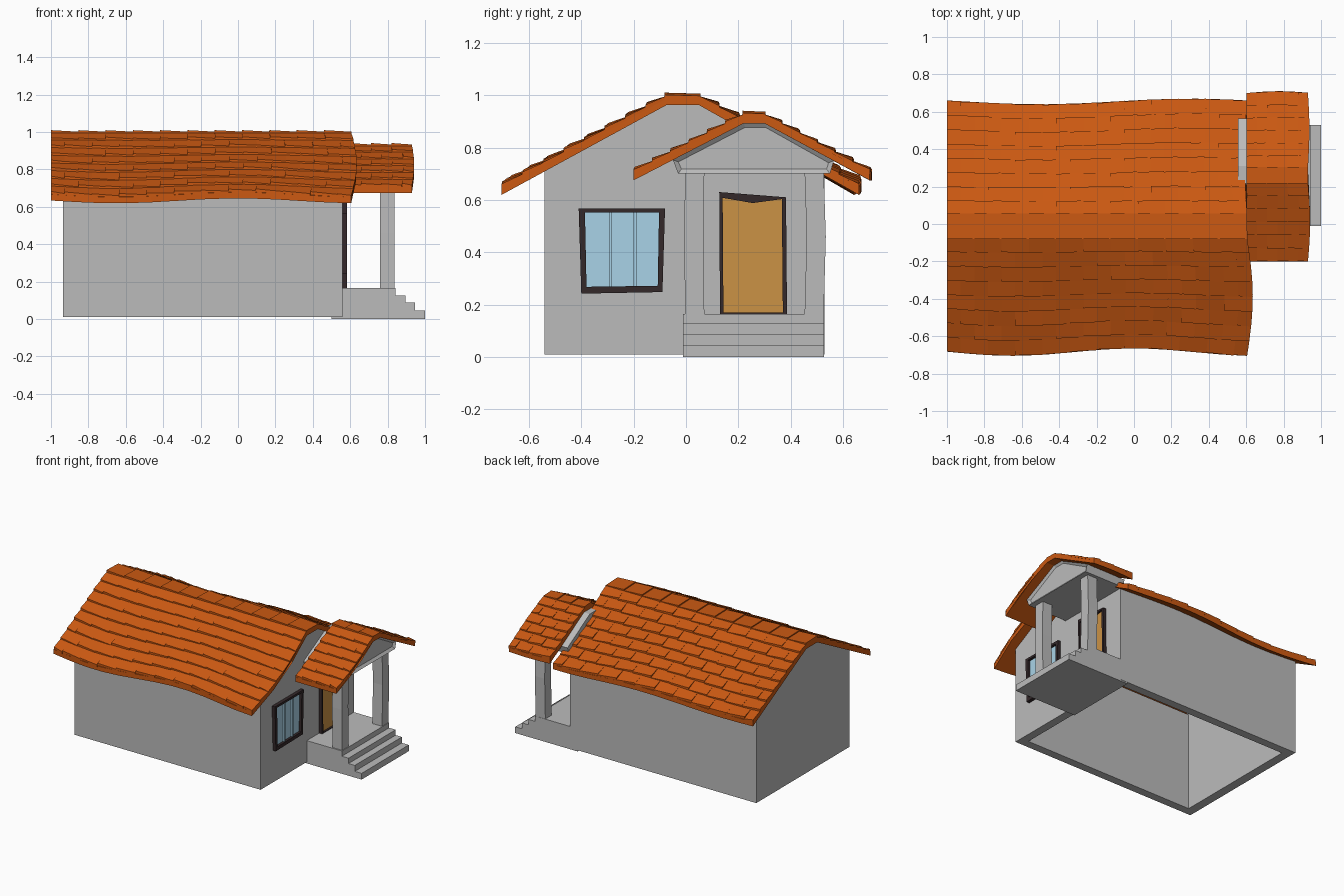
import bpy, bmesh, math, random
from mathutils import Vector

if "Cube" in bpy.data.objects:
    bpy.data.objects.remove(bpy.data.objects["Cube"])
random.seed(4)


def material(name, rgb):
    m = bpy.data.materials.new(name)
    m.diffuse_color = (*rgb, 1)
    m.use_nodes = True
    m.node_tree.nodes["Principled BSDF"].inputs["Base Color"].default_value = m.diffuse_color
    return m


GREY = material("grey plaster", (0.5, 0.5, 0.5))
ORANGE = material("orange roof tile", (0.6, 0.1, 0.006))
DARK = material("dark frame", (0.034, 0.021, 0.023))
GLASS = material("pale blue glass", (0.42, 0.69, 0.85))
WOOD = material("door wood", (0.6, 0.29, 0.06))


def finish(bm, name, mat):
    bmesh.ops.recalc_face_normals(bm, faces=bm.faces)
    me = bpy.data.meshes.new(name)
    bm.to_mesh(me)
    bm.free()
    me.materials.append(mat)
    ob = bpy.data.objects.new(name, me)
    bpy.context.collection.objects.link(ob)
    return ob


def loft(bm, rings, closed=False):
    """Join rings of points into a tube, capped or closed on itself."""
    vr = [[bm.verts.new(p) for p in r] for r in rings]
    n = len(vr[0])
    pairs = list(zip(vr, vr[1:])) + ([(vr[-1], vr[0])] if closed else [])
    for a, b in pairs:
        for i in range(n):
            j = (i + 1) % n
            bm.faces.new((a[i], a[j], b[j], b[i]))
    if not closed:
        bm.faces.new(vr[0])
        bm.faces.new(vr[-1])


def prism(name, prof, x0, x1, mat, inset=None):
    """Extrude a (y, z) profile along x; optionally recess the +x face."""
    bm = bmesh.new()
    loft(bm, [[(x, y, z) for y, z in prof] for x in (x0, x1)])
    if inset:
        bmesh.ops.recalc_face_normals(bm, faces=bm.faces)
        front = max(bm.faces, key=lambda f: f.calc_center_median().x)
        bmesh.ops.inset_region(bm, faces=[front], thickness=inset[0], depth=-inset[1])
    return finish(bm, name, mat)


def rect(y0, y1, z0, z1):
    return [(y0, z0), (y1, z0), (y1, z1), (y0, z1)]


def frame(name, outer, inner, x0, x1):
    bm = bmesh.new()
    loft(bm, [[(x, y, z) for y, z in p] for p, x in
              ((outer, x0), (outer, x1), (inner, x1), (inner, x0))], closed=True)
    return finish(bm, name, DARK)


def tiled_roof(name, x0, x1, ridge, zr, eaves, ze, rows, cols, bulge, thick=0.033):
    """Deck plus staggered tile courses on both slopes and a flat ridge course."""
    def point(side, x, t, h):
        y = ridge[side] + (eaves[side](x) - ridge[side]) * t
        z = zr + (ze(x) - zr) * t + h
        return Vector((x + bulge[side] * math.sin(math.pi * min(max(t, 0), 1))
                       * max(0, x - x0 - 0.5 * (x1 - x0)) / (0.5 * (x1 - x0)), y, z))

    # deck: a bent slab swept along the ridge
    bm = bmesh.new()
    ts = (1, 0.67, 0.33, 0)
    rings = []
    for i in range(13):
        x = x0 + (x1 - x0) * i / 12
        top = [point(0, x, t, 0) for t in ts] + [point(1, x, t, 0) for t in ts[::-1]]
        low = [p + Vector((0, 0, -thick)) for p in top[::-1]]
        rings.append(top + low)
    loft(bm, rings)
    finish(bm, name + "_deck", ORANGE)

    # tile courses
    bm = bmesh.new()
    w = (x1 - x0) / cols
    for side in (0, 1):
        for r in range(rows):
            t0, t1 = max(0, (r - 0.15) / rows), (r + 1) / rows
            shift = 0.5 * w * (r % 2)
            edges = [x0] + [x0 + shift + w * k for k in range(1 - (r % 2), cols)
                            if x0 + shift + w * k < x1 - 0.01] + [x1]
            for a, b in zip(edges, edges[1:]):
                da = 0.015 + random.uniform(-0.002, 0.004)
                db = da - random.uniform(0.004, 0.008)
                slip = random.uniform(0, 0.06) / rows
                loft(bm, [[point(side, x, t0, -0.008), point(side, x, t0, 0.002),
                           point(side, x, t1 + s, d), point(side, x, t1 + s, -0.008)]
                          for x, d, s in ((a, da, -slip), (b, db, slip * 0.3))])
    # flat ridge course
    for k in range(cols):
        a, b = x0 + w * k, x0 + w * (k + 1)
        ha, hb = 0.018, 0.010
        loft(bm, [[point(0, x, 0.01, -0.008), point(0, x, 0.01, h),
                   point(1, x, 0.01, h - 0.004), point(1, x, 0.01, -0.008)]
                  for x, h in ((a, ha), (b, hb))])
    finish(bm, name + "_tiles", ORANGE)


# house walls, hollow and open at the bottom
gable = [(-0.54, 0.01), (0.53, 0.01), (0.53, 0.715), (0.05, 0.965), (-0.07, 0.965), (-0.54, 0.72)]
prism("left_gable_wall", gable, -0.935, -0.87, GREY)
prism("right_gable_wall", gable, 0.50, 0.56, GREY)
prism("front_wall", rect(-0.54, -0.48, 0.01, 0.72), -0.87, 0.50, GREY)
prism("back_wall", rect(0.47, 0.53, 0.01, 0.715), -0.87, 0.50, GREY)

# main roof with gently wavy eaves
tiled_roof("main_roof", -1.0, 0.605, (-0.075, 0.05), 0.995,
           (lambda x: -0.685 + 0.02 * math.cos(math.pi * x / 0.65),
            lambda x: 0.655 - 0.015 * math.cos(math.pi * (x + 0.5) / 0.8)),
           lambda x: 0.665 + 0.013 * math.cos(math.pi * x / 0.65),
           8, 11, (0.03, -0.014))

# porch roof
tiled_roof("porch_roof", 0.602, 0.93, (0.22, 0.30), 0.925,
           (lambda x: -0.2, lambda x: 0.70 + 0.01 * math.sin((x - 0.6) * 9)),
           lambda x: 0.708, 6, 3, (0.012, 0.008))

# porch pediment with recessed front
prism("pediment", [(-0.03, 0.70), (0.55, 0.70), (0.565, 0.75), (0.31, 0.898),
                   (0.22, 0.898), (-0.05, 0.753)], 0.555, 0.875, GREY, (0.022, 0.015))

# porch columns, slightly bowed
for name, y, bow in (("left_column", -0.003, -0.004), ("right_column", 0.453, 0.008)):
    prism(name, [(y, 0.16), (y + 0.073, 0.16), (y + 0.073 + bow, 0.46), (y + 0.073, 0.71),
                 (y, 0.71), (y + bow, 0.46)], 0.76, 0.838, GREY)

# porch floor and steps
bm = bmesh.new()
stairs = [(0.5, 0), (1.0, 0), (1.0, 0.045), (0.945, 0.045), (0.945, 0.088), (0.895, 0.088),
          (0.895, 0.127), (0.842, 0.127), (0.842, 0.165), (0.5, 0.165)]
loft(bm, [[(x, y, z) for x, z in stairs] for y in (-0.012, 0.528)])
finish(bm, "porch_steps", GREY)

# window
frame("window_frame",
      [(-0.40, 0.242), (-0.09, 0.248), (-0.08, 0.568), (-0.41, 0.568)],
      [(-0.38, 0.268), (-0.108, 0.272), (-0.103, 0.552), (-0.386, 0.552)], 0.55, 0.584)
prism("window_glass", rect(-0.39, -0.095, 0.26, 0.56), 0.555, 0.566, GLASS)
for i, y in enumerate((-0.288, -0.196)):
    prism(f"window_mullion_{i + 1}", rect(y - 0.006, y + 0.006, 0.268, 0.553),
          0.56, 0.578, GLASS)

# door
frame("door_frame",
      [(0.13, 0.16), (0.386, 0.16), (0.382, 0.61), (0.255, 0.62), (0.127, 0.63)],
      [(0.143, 0.17), (0.370, 0.17), (0.366, 0.603), (0.255, 0.588), (0.14, 0.608)], 0.55, 0.584)
prism("door_panel", rect(0.135, 0.376, 0.16, 0.609), 0.555, 0.57, WOOD)
